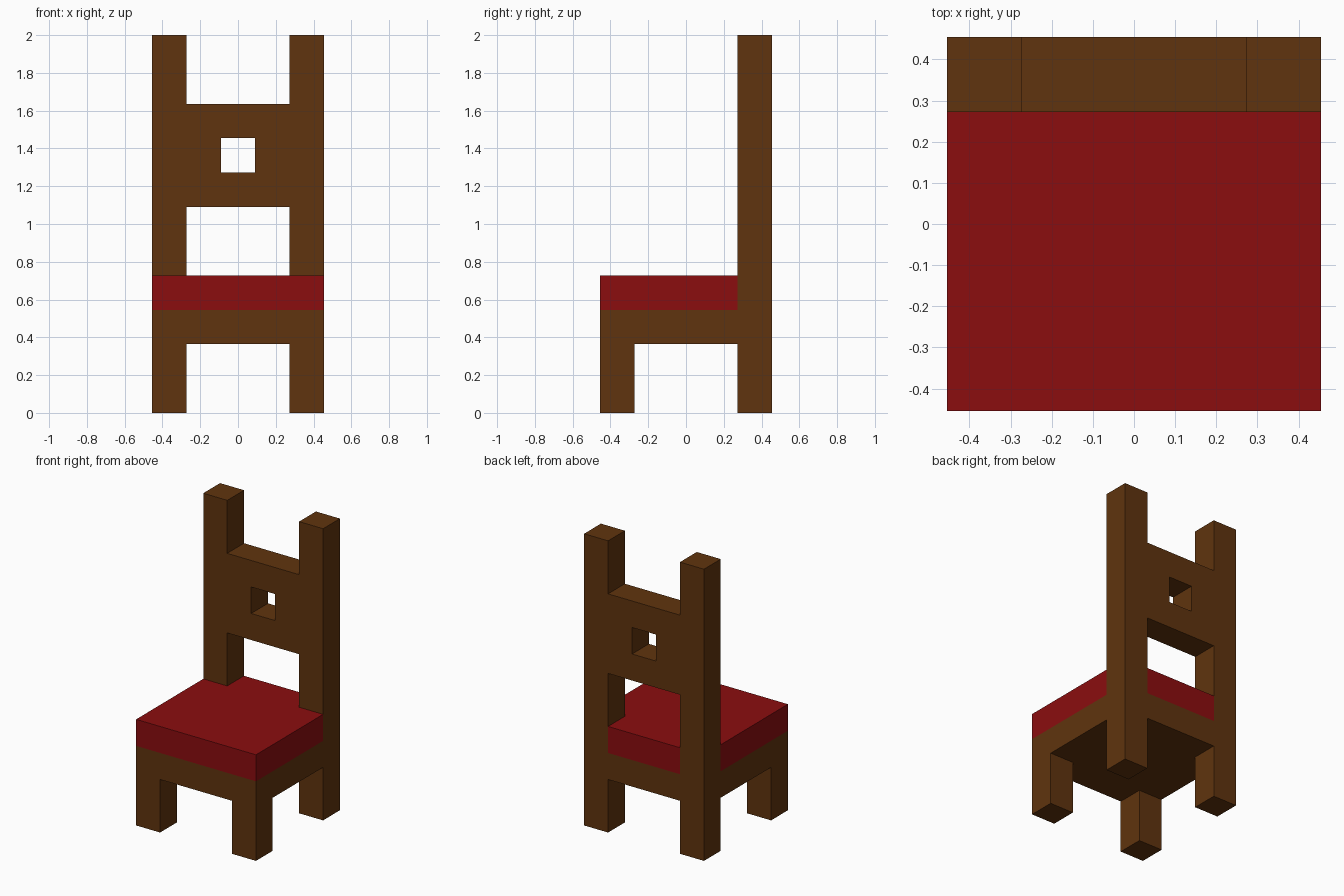
import bpy, bmesh
from mathutils import Vector

if "Cube" in bpy.data.objects:
    bpy.data.objects.remove(bpy.data.objects["Cube"])

U = 2 / 11  # the chair sits on a grid of 5 x 5 x 11 cubes


def material(name, rgb):
    m = bpy.data.materials.new(name)
    m.diffuse_color = (*rgb, 1)
    m.use_nodes = True
    m.node_tree.nodes["Principled BSDF"].inputs["Base Color"].default_value = m.diffuse_color
    return m


def cells(x0, x1, y0, y1, z0, z1):
    return {(x, y, z) for x in range(x0, x1) for y in range(y0, y1) for z in range(z0, z1)}


def build(name, solid, mat):
    """Skin a set of grid cubes with outer faces only, then merge flat areas."""
    bm = bmesh.new()
    for c in solid:
        for axis in range(3):
            for side in (0, 1):
                n = list(c)
                n[axis] += 2 * side - 1
                if tuple(n) in solid:
                    continue
                a, b = (axis + 1) % 3, (axis + 2) % 3
                quad = []
                for da, db in ((0, 0), (1, 0), (1, 1), (0, 1)):
                    p = Vector(c)
                    p[axis] += side
                    p[a] += da
                    p[b] += db
                    quad.append(bm.verts.new((p - Vector((2.5, 2.5, 0))) * U))
                bm.faces.new(quad if side else quad[::-1])
    bmesh.ops.remove_doubles(bm, verts=bm.verts[:], dist=0.001)
    bmesh.ops.dissolve_limit(bm, angle_limit=0.02, verts=bm.verts[:], edges=bm.edges[:])
    mesh = bpy.data.meshes.new(name)
    bm.to_mesh(mesh)
    bm.free()
    mesh.materials.append(mat)
    obj = bpy.data.objects.new(name, mesh)
    bpy.context.collection.objects.link(obj)
    return obj


wood = material("brown wood", (0.117, 0.034, 0.0044))
red = material("red cushion", (0.258, 0.004, 0.0048))

# Wooden frame: seat base, then legs and back posts on both sides
frame = cells(0, 5, 0, 5, 2, 3)
posts = set()
for x in (0, 4):
    frame |= cells(x, x + 1, 0, 1, 0, 2)       # front leg
    posts |= cells(x, x + 1, 4, 5, 0, 11)      # back leg and post
# Backrest with a square hole
backrest = cells(1, 4, 4, 5, 6, 9) - {(2, 4, 7)}
build("chair_frame", frame | posts | backrest, wood)

# Seat cushion, notched around the back posts
build("seat_cushion", cells(0, 5, 0, 5, 3, 4) - posts, red)
